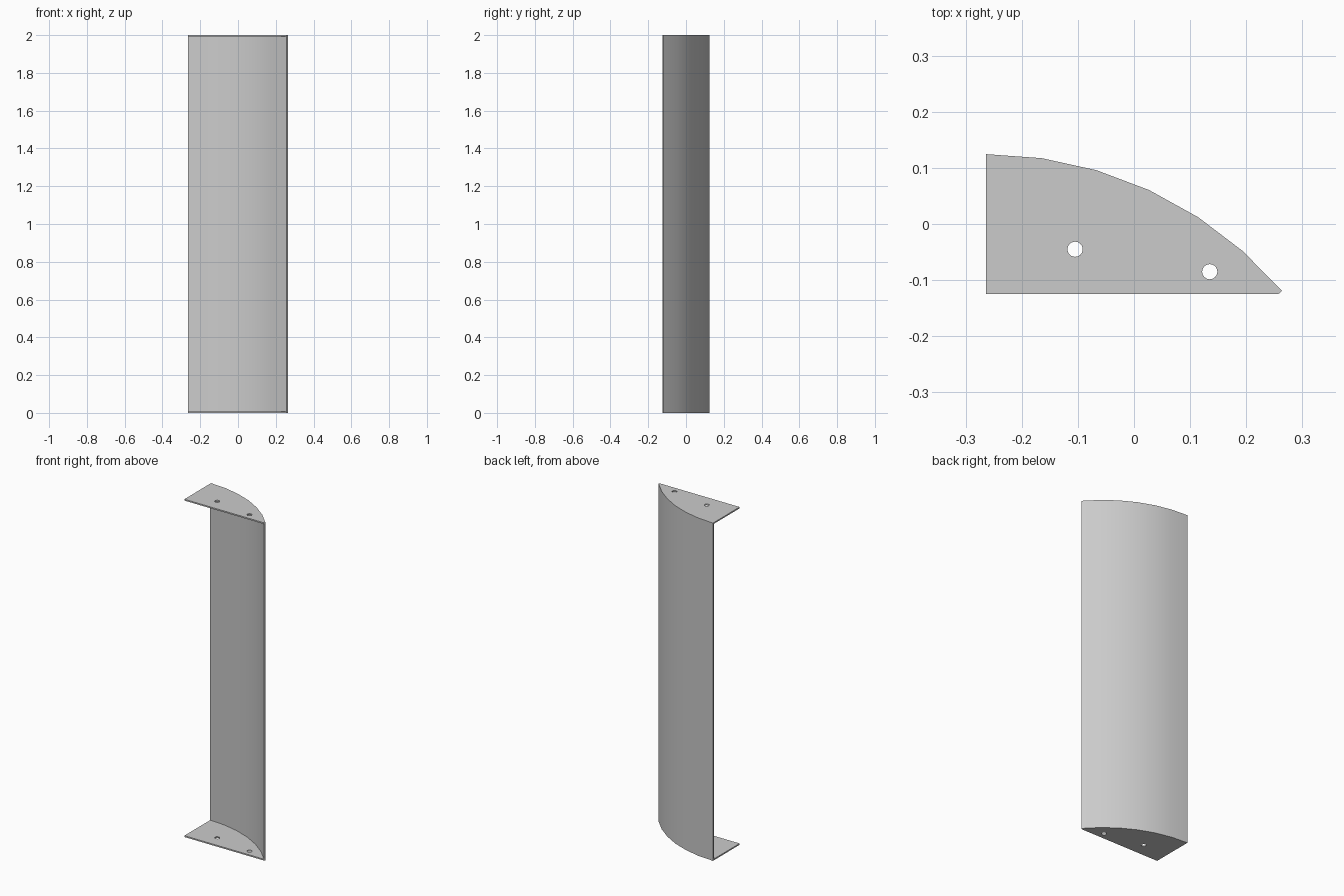
import bpy, bmesh
from math import sin, cos, pi, radians

if "Cube" in bpy.data.objects:
    bpy.data.objects.remove(bpy.data.objects["Cube"])

H, T = 2.0, 0.008            # height, sheet thickness
R, SWEEP, SEG = 0.693, radians(49.6), 6
X0, TOP = -0.264, 0.1245     # left edge, rear edge of the arc


def arc(r):
    return [(X0 + r * sin(SWEEP * i / SEG), TOP - R + r * cos(SWEEP * i / SEG))
            for i in range(SEG + 1)]


def circle(x, y, r=0.0135, n=24):
    return [(x + r * cos(2 * pi * i / n), y + r * sin(2 * pi * i / n)) for i in range(n)]


def extrude_profile(name, loops, z, depth):
    """Fill closed 2D loops (inner loops become holes) and extrude them upward."""
    cu = bpy.data.curves.new(name, 'CURVE')
    cu.dimensions, cu.fill_mode, cu.extrude = '2D', 'BOTH', depth / 2
    for loop in loops:
        sp = cu.splines.new('POLY')
        sp.points.add(len(loop) - 1)
        for p, (x, y) in zip(sp.points, loop):
            p.co = (x, y, 0, 1)
        sp.use_cyclic_u = True
    ob = bpy.data.objects.new(name, cu)
    bpy.context.collection.objects.link(ob)
    ob.location.z = z + depth / 2
    bpy.ops.object.select_all(action='DESELECT')
    ob.select_set(True)
    bpy.context.view_layer.objects.active = ob
    bpy.ops.object.convert(target='MESH')
    ob = bpy.context.object
    bm = bmesh.new()
    bm.from_mesh(ob.data)
    bmesh.ops.remove_doubles(bm, verts=bm.verts, dist=1e-5)
    bmesh.ops.recalc_face_normals(bm, faces=bm.faces)
    bm.to_mesh(ob.data)
    bm.free()
    bpy.ops.object.shade_smooth_by_angle(angle=radians(30))
    return ob


outer, inner = arc(R), arc(R - T)

# Curved full-height sheet
extrude_profile("curved_panel", [outer + inner[::-1]], 0, H)

# End plates fitted inside the curve, each with two bolt holes
plate = inner + [(X0, inner[-1][1])]
holes = [circle(-0.105, -0.045), circle(0.135, -0.085)]
for name, z in (("bottom_plate", 0), ("top_plate", H - T)):
    extrude_profile(name, [plate] + holes, z, T)
